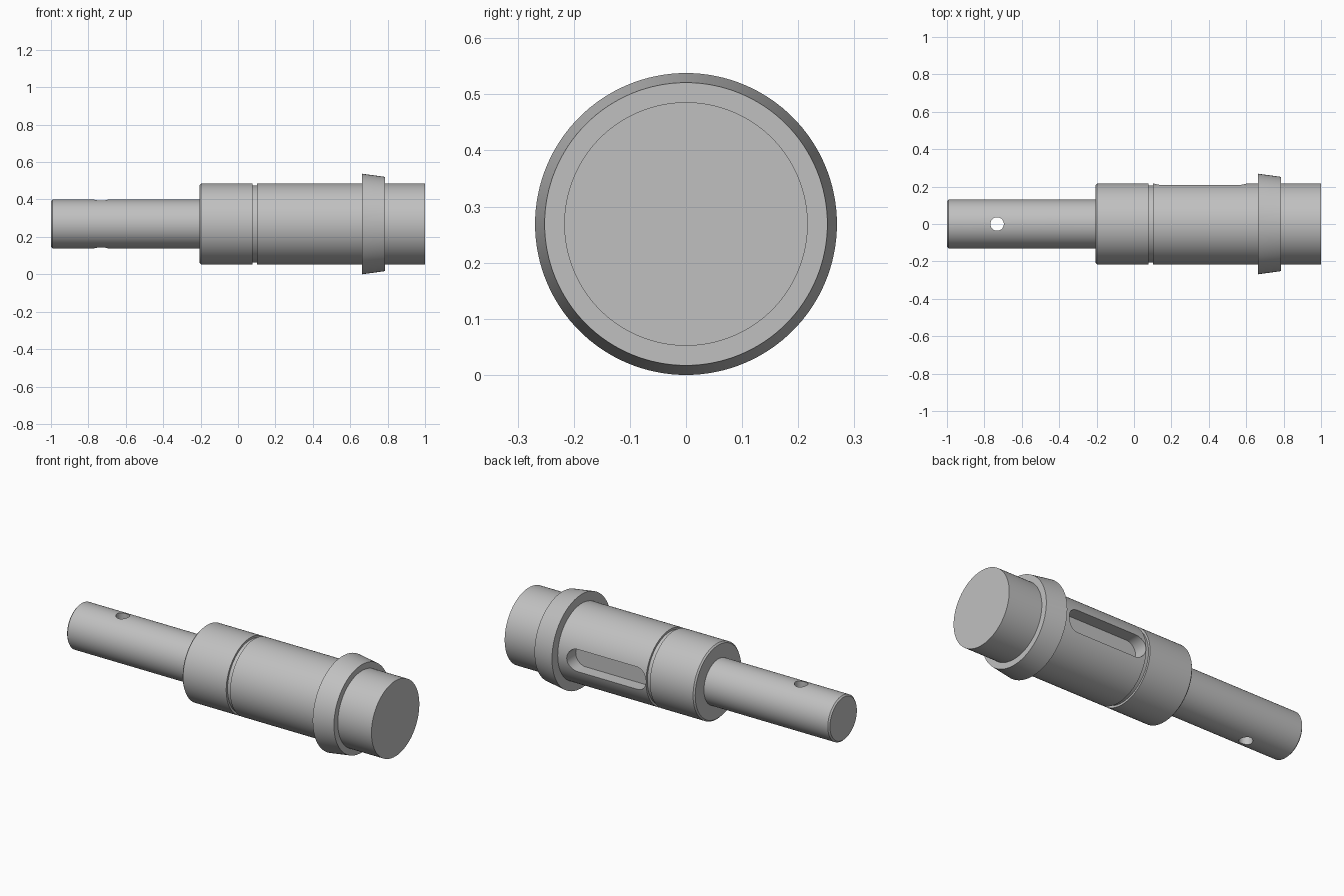
import bpy, bmesh
from math import pi, sin, cos, radians
from mathutils import Matrix, Vector

cube = bpy.data.objects.get("Cube")
if cube:
    bpy.data.objects.remove(cube, do_unlink=True)

AXIS_Z = 0.269
SIDES = 128

# Material
steel = bpy.data.materials.new("steel_grey")
steel.use_nodes = True
steel.diffuse_color = (0.53, 0.53, 0.53, 1)
steel.node_tree.nodes["Principled BSDF"].inputs["Base Color"].default_value = (0.53, 0.53, 0.53, 1)


def make_object(name, bm):
    bmesh.ops.recalc_face_normals(bm, faces=bm.faces)
    mesh = bpy.data.meshes.new(name)
    bm.to_mesh(mesh)
    bm.free()
    mesh.materials.append(steel)
    obj = bpy.data.objects.new(name, mesh)
    bpy.context.collection.objects.link(obj)
    return obj


def lathe(name, profile):
    """Turn (x, radius) points around the x axis, with flat end caps."""
    bm = bmesh.new()
    rings = []
    for x, r in profile:
        rings.append([bm.verts.new((x, r * cos(2 * pi * i / SIDES),
                                    AXIS_Z + r * sin(2 * pi * i / SIDES)))
                      for i in range(SIDES)])
    for a, b in zip(rings, rings[1:]):
        for i in range(SIDES):
            j = (i + 1) % SIDES
            bm.faces.new((a[i], a[j], b[j], b[i]))
    bm.faces.new(rings[0])
    bm.faces.new(rings[-1])
    return make_object(name, bm)


def slot_cutter(name, x0, x1, half_width, y0, y1):
    """Prism with rounded ends, pushed along y."""
    bm = bmesh.new()
    outline = []
    for cx, start in ((x1 - half_width, -pi / 2), (x0 + half_width, pi / 2)):
        for i in range(25):
            a = start + pi * i / 24
            outline.append(bm.verts.new((cx + half_width * cos(a), y0,
                                         AXIS_Z + half_width * sin(a))))
    face = bm.faces.new(outline)
    pushed = bmesh.ops.extrude_face_region(bm, geom=[face])["geom"]
    bmesh.ops.translate(bm, vec=Vector((0, y1 - y0, 0)),
                        verts=[g for g in pushed if isinstance(g, bmesh.types.BMVert)])
    return make_object(name, bm)


def hole_cutter(name, x, radius):
    bm = bmesh.new()
    bmesh.ops.create_cone(bm, cap_ends=True, segments=48, radius1=radius, radius2=radius,
                          depth=0.6, matrix=Matrix.Translation((x, 0, AXIS_Z)))
    return make_object(name, bm)


# Turned shaft: thin stem, body with ring groove, tapered collar, end journal
shaft = lathe("stepped_shaft", [
    (-1.0, 0.122), (-0.992, 0.13), (-0.205, 0.13),
    (-0.205, 0.209), (-0.197, 0.217), (0.077, 0.217),
    (0.077, 0.205), (0.102, 0.205), (0.102, 0.217),
    (0.663, 0.217), (0.663, 0.269), (0.786, 0.252),
    (0.786, 0.217), (1.0, 0.217)])

# Keyway in the back of the body and cross pin hole through the stem
cutters = [slot_cutter("keyway_cutter", 0.103, 0.606, 0.064, 0.135, 0.4),
           hole_cutter("pin_hole_cutter", -0.732, 0.036)]

bpy.ops.object.select_all(action='DESELECT')
bpy.context.view_layer.objects.active = shaft
shaft.select_set(True)
for cutter in cutters:
    cutter.hide_render = True
    mod = shaft.modifiers.new(cutter.name, 'BOOLEAN')
    mod.operation = 'DIFFERENCE'
    mod.solver = 'EXACT'
    mod.object = cutter
    bpy.ops.object.modifier_apply(modifier=mod.name)
    bpy.data.objects.remove(cutter, do_unlink=True)

bpy.ops.object.shade_smooth_by_angle(angle=radians(30))
